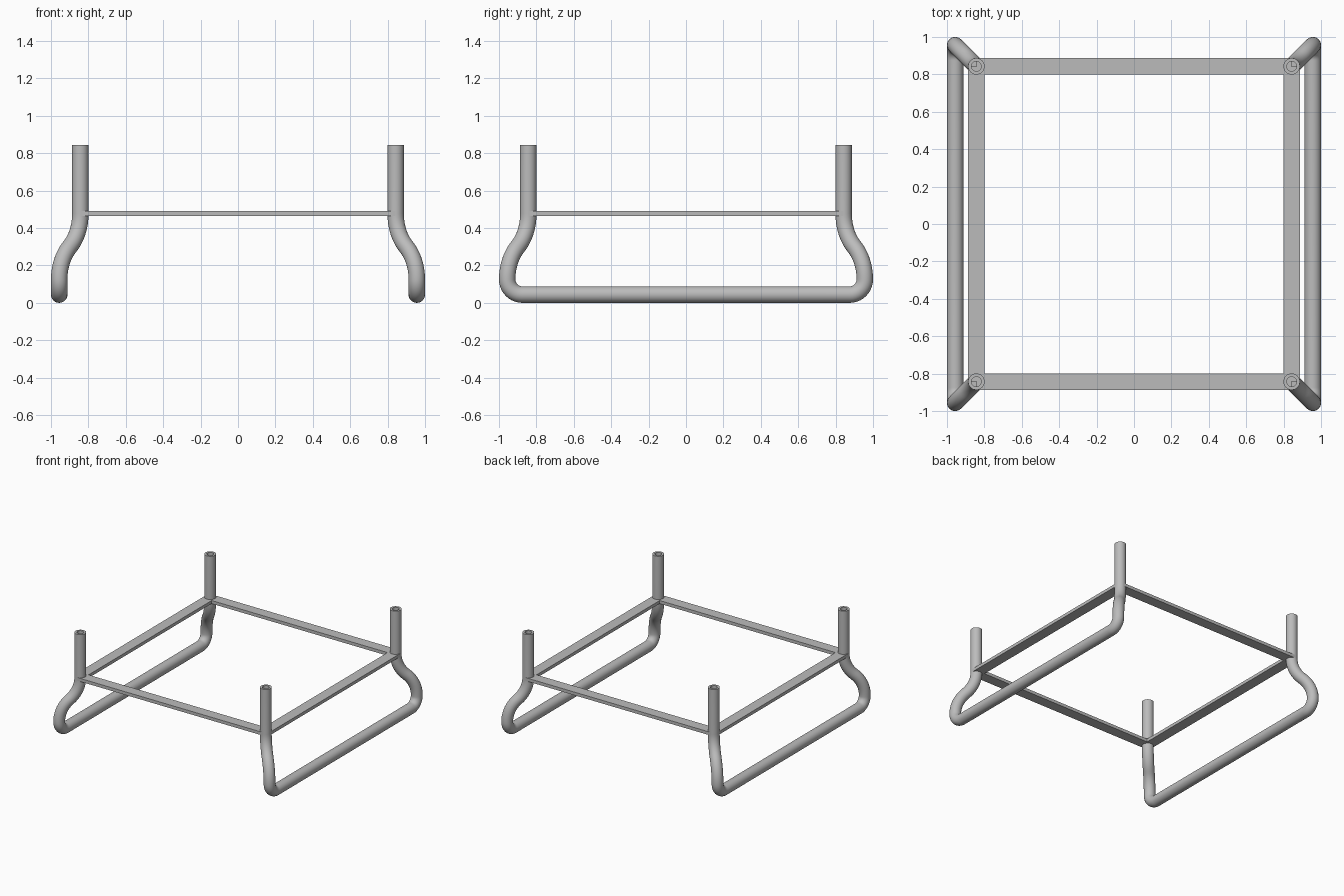
import bpy, bmesh, math
from mathutils import Vector

cube = bpy.data.objects.get("Cube")
if cube:
    bpy.data.objects.remove(cube, do_unlink=True)

POST, RAIL, R, BORE = 0.843, 0.956, 0.044, 0.026
TOP, BEND_TOP, BEND_LOW = 0.845, 0.475, 0.125
PLATE_Z, PLATE_T, SIDES = 0.477, 0.026, 32

steel = bpy.data.materials.new("satin grey steel")
steel.use_nodes = True
grey = (0.5, 0.5, 0.5, 1)
steel.diffuse_color = grey
steel.node_tree.nodes["Principled BSDF"].inputs["Base Color"].default_value = grey


def finish(name, bm, smooth=False):
    bmesh.ops.recalc_face_normals(bm, faces=bm.faces)
    mesh = bpy.data.meshes.new(name)
    bm.to_mesh(mesh)
    bm.free()
    mesh.materials.append(steel)
    obj = bpy.data.objects.new(name, mesh)
    bpy.context.collection.objects.link(obj)
    if smooth:
        bpy.ops.object.select_all(action='DESELECT')
        obj.select_set(True)
        bpy.context.view_layer.objects.active = obj
        bpy.ops.object.shade_smooth_by_angle(angle=math.radians(40))


def leg_path():
    """Centre line of one front leg, from the post top down to the rail."""
    pts = [Vector((POST, -POST, TOP)), Vector((POST, -POST, BEND_TOP))]
    # S-bend made of two equal arcs along the corner diagonal
    shift, height = (RAIL - POST) * math.sqrt(2), BEND_TOP - BEND_LOW
    angle = 2 * math.atan(shift / height)
    radius = height / (2 * math.sin(angle))
    steps = 10
    arc = []
    for i in range(1, steps + 1):
        a = angle * i / steps
        arc.append((radius * (1 - math.cos(a)), radius * math.sin(a)))
    arc += [(shift - d, height - h) for d, h in arc[-2::-1]] + [(shift, height)]
    for d, h in arc:
        k = POST + d / math.sqrt(2)
        pts.append(Vector((k, -k, BEND_TOP - h)))
    # tight corner into the floor rail
    bend = BEND_LOW - R
    for i in range(1, steps + 1):
        a = math.pi / 2 * i / steps
        pts.append(Vector((RAIL, -RAIL + bend * (1 - math.cos(a)),
                           BEND_LOW - bend * math.sin(a))))
    return pts


def skid(name, side):
    """Bent tube with two posts, a floor rail and bored post tops."""
    half = leg_path()
    path = half + [Vector((p.x, -p.y, p.z)) for p in reversed(half)]
    path = [Vector((p.x * side, p.y, p.z)) for p in path]
    n = len(path)
    down, up = Vector((0, 0, -1)), Vector((0, 0, 1))
    rings = []
    for i, p in enumerate(path):
        if i == 0:
            t = down
        elif i == n - 1:
            t = up
        else:
            t = ((p - path[i - 1]).normalized() + (path[i + 1] - p).normalized()).normalized()
        rings.append((p, t, R))
    # bore rings: floor of the hole, then its rim
    depth = down * (TOP - PLATE_Z)
    first, last = path[0], path[-1]
    rings = ([(first + depth, down, BORE), (first, down, BORE)] + rings
             + [(last, up, BORE), (last + depth, up, BORE)])

    bm = bmesh.new()
    u, old_t, loops = Vector((1, 0, 0)), down, []
    for p, t, r in rings:
        u = old_t.rotation_difference(t) @ u
        u = (u - t * u.dot(t)).normalized()
        v, old_t = t.cross(u), t
        loops.append([bm.verts.new(p + r * (u * math.cos(a) + v * math.sin(a)))
                      for a in (math.tau * j / SIDES for j in range(SIDES))])
    for a, b in zip(loops, loops[1:]):
        for j in range(SIDES):
            k = (j + 1) % SIDES
            bm.faces.new((a[j], a[k], b[k], b[j]))
    bm.faces.new(loops[0])
    bm.faces.new(loops[-1])
    finish(name, bm, smooth=True)


def flat_bar(name, centre, size):
    bm = bmesh.new()
    bmesh.ops.create_cube(bm, size=1)
    bmesh.ops.scale(bm, vec=size, verts=bm.verts)
    bmesh.ops.translate(bm, vec=centre, verts=bm.verts)
    finish(name, bm)


# bent tube skids
skid("left_skid", 1)
skid("right_skid", -1)

# flat bars joining the four posts
for label, s in (("front", -1), ("back", 1)):
    flat_bar(label + "_bar", (0, s * POST, PLATE_Z), (2 * POST, 2 * R, PLATE_T))
for label, s in (("right", -1), ("left", 1)):
    flat_bar(label + "_bar", (s * POST, 0, PLATE_Z), (2 * R, 2 * POST, PLATE_T))
